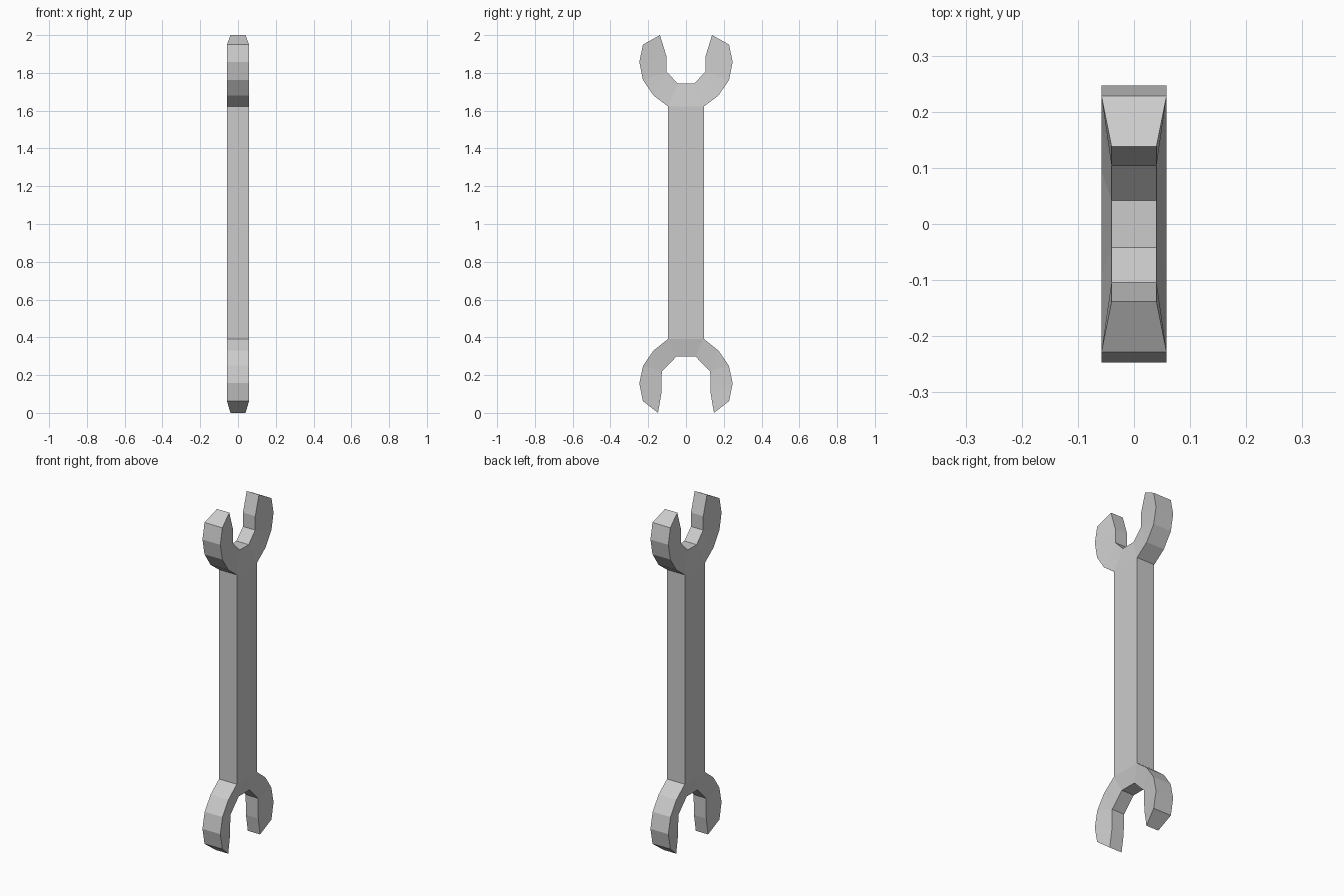
import bpy, bmesh

if "Cube" in bpy.data.objects:
    bpy.data.objects.remove(bpy.data.objects["Cube"])

OUT, INN = 0.058, 0.04   # half thickness at the outer rim and inside the jaws

# Half profiles (y, z): outer rim from jaw tip to shaft, inner jaw from tip to centre
top_outer = [(0.228, 1.95), (0.247, 1.857), (0.228, 1.763), (0.172, 1.68), (0.094, 1.622)]
top_inner = [(0.138, 2.0), (0.103, 1.887), (0.103, 1.805), (0.103, 1.805), (0.042, 1.743)]
low_outer = [(0.228, 0.062), (0.247, 0.157), (0.227, 0.25), (0.172, 0.33), (0.094, 0.392)]
low_inner = [(0.148, 0.0), (0.131, 0.1), (0.128, 0.22), (0.128, 0.22), (0.05, 0.299)]

bm = bmesh.new()
cache = {}


def vert(x, p):
    key = (x, round(p[0], 4), p[1])
    if key not in cache:
        cache[key] = bm.verts.new((x, p[0], p[1]))
    return cache[key]


def face(points):
    vs = list(dict.fromkeys(vert(x, p) for x, p in points))
    if len(vs) > 2 and not bm.faces.get(vs):
        bm.faces.new(vs)


def flip(pts, s):
    return [(s * y, z) for y, z in pts]


for s in (1, -1):
    # Open jaws: side faces, outer rim, inner jaw
    for outer, inner in ((top_outer, top_inner), (low_outer, low_inner)):
        o = flip(outer, s) + [(0.0, outer[-1][1])]
        n = flip(inner, s) + [(0.0, inner[-1][1])]
        for i in range(len(o) - 1):
            for t in (1, -1):
                face([(t * OUT, o[i]), (t * OUT, o[i + 1]), (t * INN, n[i + 1]), (t * INN, n[i])])
            if i < len(o) - 2:
                face([(OUT, o[i]), (OUT, o[i + 1]), (-OUT, o[i + 1]), (-OUT, o[i])])
            face([(INN, n[i]), (INN, n[i + 1]), (-INN, n[i + 1]), (-INN, n[i])])
        # Jaw tip
        face([(OUT, o[0]), (-OUT, o[0]), (-INN, n[0]), (INN, n[0])])

    # Shaft: broad faces and narrow edge
    a, b = flip([top_outer[-1], low_outer[-1]], s)
    ca, cb = (0.0, a[1]), (0.0, b[1])
    for t in (1, -1):
        face([(t * OUT, a), (t * OUT, b), (t * OUT, cb), (t * OUT, ca)])
    face([(OUT, a), (OUT, b), (-OUT, b), (-OUT, a)])

bmesh.ops.recalc_face_normals(bm, faces=bm.faces[:])
mesh = bpy.data.meshes.new("double_ended_wrench")
bm.to_mesh(mesh)
bm.free()
bpy.context.collection.objects.link(bpy.data.objects.new("double_ended_wrench", mesh))
